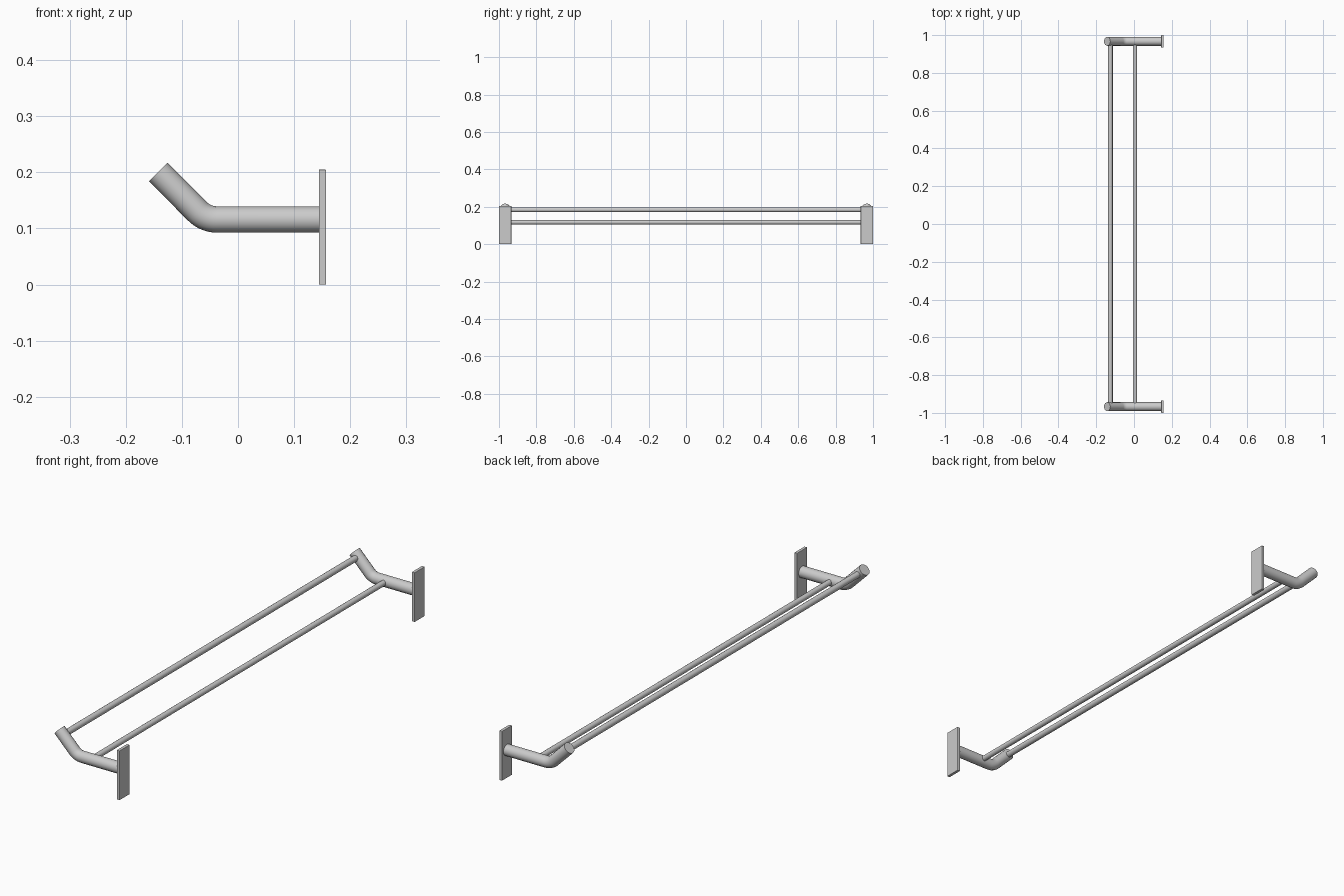
import bpy
import math

if "Cube" in bpy.data.objects:
    bpy.data.objects.remove(bpy.data.objects["Cube"])

ARM_Y, ARM_Z = 0.967, 0.116


def select_only(obj):
    bpy.ops.object.select_all(action='DESELECT')
    obj.select_set(True)
    bpy.context.view_layer.objects.active = obj


def tube(name, points, radius):
    """Round capped tube swept along a list of points."""
    curve = bpy.data.curves.new(name, 'CURVE')
    curve.dimensions = '3D'
    curve.bevel_depth = radius
    curve.bevel_resolution = 6
    curve.use_fill_caps = True
    spline = curve.splines.new('POLY')
    spline.points.add(len(points) - 1)
    for p, co in zip(spline.points, points):
        p.co = (*co, 1)
    obj = bpy.data.objects.new(name, curve)
    bpy.context.collection.objects.link(obj)
    select_only(obj)
    bpy.ops.object.convert(target='MESH')
    obj = bpy.context.object
    obj.name = name
    bpy.ops.object.shade_smooth_by_angle(angle=math.radians(35))
    return obj


def arm_path(y):
    """Straight from the wall plate, a 45 degree bend, then a sloped tip."""
    bend_r, bend_x = 0.05, -0.037
    pts = [(0.147, y, ARM_Z)]
    for i in range(9):
        a = math.radians(45) * i / 8
        pts.append((bend_x - bend_r * math.sin(a), y,
                    ARM_Z + bend_r * (1 - math.cos(a))))
    pts.append((-0.142, y, 0.2005))
    return pts


for side, label in ((-1, "front"), (1, "back")):
    # Bent bracket arm
    tube(label + "_arm", arm_path(side * ARM_Y), 0.0235)

    # Wall plate
    bpy.ops.mesh.primitive_cube_add(size=1, location=(0.1505, side * ARM_Y, 0.1025))
    plate = bpy.context.object
    plate.name = label + "_wall_plate"
    plate.scale = (0.013, 0.066, 0.205)
    bpy.ops.object.transform_apply(location=False, rotation=False, scale=True)
    bevel = plate.modifiers.new("edge", 'BEVEL')
    bevel.width = 0.0015
    bevel.segments = 2

# Long rails between the arms
for name, x, z, r in (("upper_rail", -0.125, 0.184, 0.0125),
                      ("lower_rail", 0.005, 0.117, 0.0115)):
    tube(name, [(x, -ARM_Y, z), (x, ARM_Y, z)], r)
